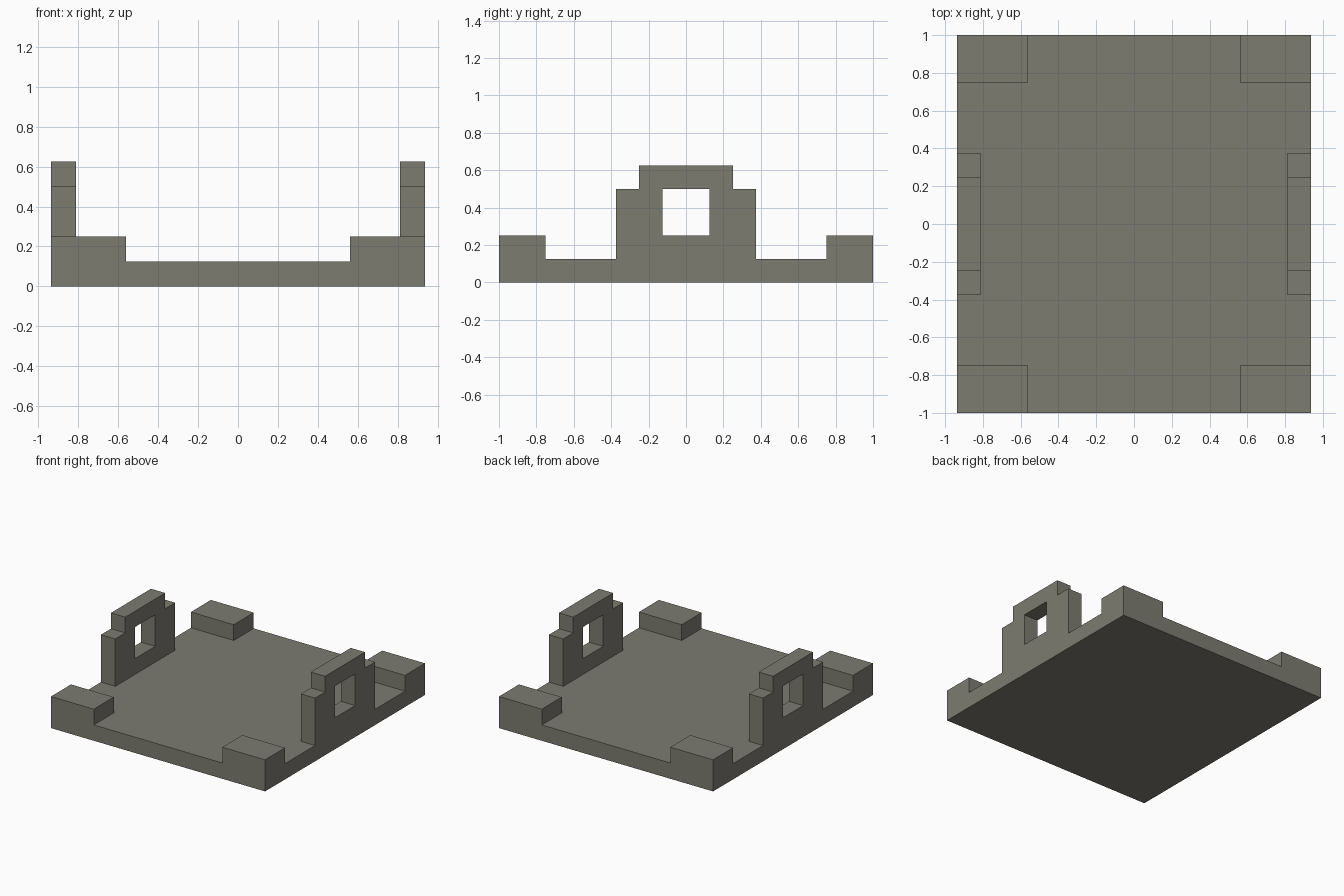
import bpy, bmesh

if "Cube" in bpy.data.objects:
    bpy.data.objects.remove(bpy.data.objects["Cube"])

mat = bpy.data.materials.new("warm_grey_stone")
mat.diffuse_color = (0.205, 0.2, 0.165, 1)
mat.use_nodes = True
mat.node_tree.nodes["Principled BSDF"].inputs["Base Color"].default_value = mat.diffuse_color


def finish(name, bm):
    bmesh.ops.recalc_face_normals(bm, faces=bm.faces)
    me = bpy.data.meshes.new(name)
    bm.to_mesh(me)
    bm.free()
    me.materials.append(mat)
    ob = bpy.data.objects.new(name, me)
    bpy.context.collection.objects.link(ob)
    return ob


def box(name, lo, hi):
    bm = bmesh.new()
    bmesh.ops.create_cube(bm, size=1)
    for v in bm.verts:
        v.co = [a if c < 0 else b for c, a, b in zip(v.co, lo, hi)]
    return finish(name, bm)


def plate(name, loops, x0, x1):
    """Fill closed y-z loops (outline and hole) and extrude them along x."""
    bm = bmesh.new()
    for loop in loops:
        vs = [bm.verts.new((x0, y, z)) for y, z in loop]
        for i, v in enumerate(vs):
            bm.edges.new((v, vs[i - 1]))
    bmesh.ops.triangle_fill(bm, edges=bm.edges[:], use_beauty=True, normal=(1, 0, 0))
    ext = bmesh.ops.extrude_face_region(bm, geom=bm.faces[:], use_keep_orig=True)
    moved = [g for g in ext["geom"] if isinstance(g, bmesh.types.BMVert)]
    bmesh.ops.translate(bm, verts=moved, vec=(x1 - x0, 0, 0))
    return finish(name, bm)


X, Y, T = 0.9375, 1.0, 0.125   # half width, half length, floor thickness

# Floor slab
box("base_slab", (-X, -Y, 0), (X, Y, T))

# Stepped side wall outline with a square window
half = [(0.375, T), (0.375, 0.5), (0.25, 0.5), (0.25, 0.625)]
outline = half + [(-y, z) for y, z in reversed(half)]
window = [(-0.125, 0.25), (0.125, 0.25), (0.125, 0.5), (-0.125, 0.5)]

for side, sx in (("left", -1), ("right", 1)):
    xs = sorted((sx * X, sx * (X - 0.125)))
    plate(side + "_window_wall", [outline, window], *xs)

    # Corner blocks
    for end, sy in (("front", -1), ("back", 1)):
        bx = sorted((sx * 0.5625, sx * X))
        by = sorted((sy * 0.75, sy * Y))
        box(f"{end}_{side}_corner_block", (bx[0], by[0], T), (bx[1], by[1], 0.25))
